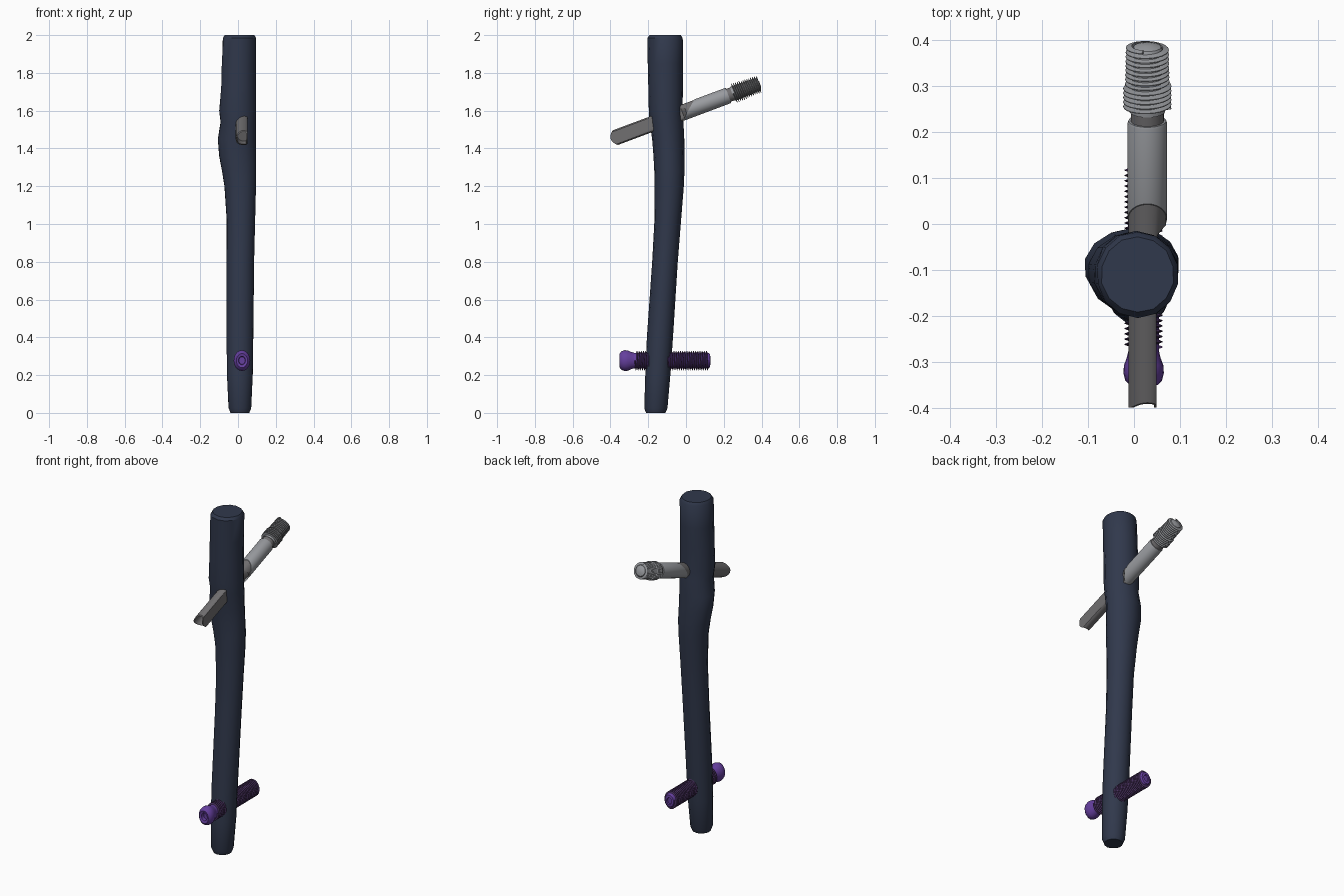
import bpy, bmesh, math, random
from mathutils import Matrix, Vector

if "Cube" in bpy.data.objects:
    bpy.data.objects.remove(bpy.data.objects["Cube"])

random.seed(3)


def mat(name, rgb):
    m = bpy.data.materials.new(name)
    m.diffuse_color = (*rgb, 1)
    m.use_nodes = True
    m.node_tree.nodes["Principled BSDF"].inputs["Base Color"].default_value = m.diffuse_color
    return m


NAVY = mat("dark navy", (0.030, 0.040, 0.072))
PURPLE = mat("purple", (0.13, 0.05, 0.34))
DARK_PURPLE = mat("dark purple", (0.075, 0.035, 0.13))
LIGHT = mat("light steel", (0.32, 0.33, 0.35))
DARK = mat("dark steel", (0.165, 0.16, 0.165))


def frame(origin, direction):
    """Local z runs along the direction, local x stays world x."""
    d = Vector(direction).normalized()
    x = Vector((1, 0, 0))
    y = d.cross(x)
    m = Matrix((x, y, d)).transposed().to_4x4()
    m.translation = origin
    return m


def finish(name, bm, material, m=None, smooth=True):
    if m is not None:
        bm.transform(m)
    bmesh.ops.recalc_face_normals(bm, faces=bm.faces)
    me = bpy.data.meshes.new(name)
    bm.to_mesh(me)
    bm.free()
    ob = bpy.data.objects.new(name, me)
    bpy.context.collection.objects.link(ob)
    me.materials.append(material)
    if smooth:
        bpy.ops.object.select_all(action='DESELECT')
        ob.select_set(True)
        bpy.context.view_layer.objects.active = ob
        bpy.ops.object.shade_smooth_by_angle(angle=math.radians(35))
    return ob


def skin(rings):
    """Join rings of points and cap both ends."""
    bm = bmesh.new()
    vs = [[bm.verts.new(p) for p in r] for r in rings]
    n = len(vs[0])
    for a, b in zip(vs, vs[1:]):
        for i in range(n):
            j = (i + 1) % n
            bm.faces.new((a[i], a[j], b[j], b[i]))
    bm.faces.new(vs[0])
    bm.faces.new(vs[-1])
    return bm


def lathe(profile, n=24, rule=None):
    """Revolve (radius, height) pairs about local z; rule may move each point."""
    rings = []
    for r, s in profile:
        ring = []
        for i in range(n):
            a = 2 * math.pi * i / n
            p = (r * math.cos(a), r * math.sin(a), s)
            ring.append(rule(*p, r) if rule else p)
        rings.append(ring)
    return skin(rings)


def thread(s0, s1, pitch, core, crest, n=24):
    """Helical ridge of triangular section; crest is a radius function."""
    rings = []
    steps = int((s1 - s0) / pitch * n)
    for k in range(steps + 1):
        a = 2 * math.pi * k / n
        s = s0 + pitch * k / n
        c, w = crest(s), pitch * 0.42
        rings.append([(r * math.cos(a), r * math.sin(a), s + t)
                      for r, t in ((core, -w), (c, -w * .2), (c, w * .2), (core, w))])
    return skin(rings)


# Nail: each section is z, x min, x max, y min, y max
sections = [
    (0.00, -.040, .060, -.210, -.110), (0.025, -.050, .070, -.220, -.100),
    (0.20, -.058, .078, -.215, -.085), (0.40, -.060, .081, -.205, -.070),
    (0.80, -.060, .085, -.177, -.045), (1.02, -.060, .090, -.165, -.028),
    (1.20, -.072, .096, -.165, -.012), (1.28, -.084, .097, -.167, -.010),
    (1.36, -.100, .096, -.170, -.010), (1.45, -.107, .095, -.178, -.012),
    (1.54, -.092, .095, -.190, -.016), (1.60, -.099, .095, -.195, -.020),
    (1.72, -.090, .095, -.198, -.018), (1.85, -.085, .095, -.200, -.018),
    (1.985, -.080, .096, -.202, -.018), (2.00, -.070, .086, -.191, -.029)]
rings = []
for z, xa, xb, ya, yb in sections:
    ring = []
    for i in range(14):
        a = 2 * math.pi * (i + .5) / 14
        j = 1.02 + random.uniform(-.015, .015)
        ring.append(((xa + xb) / 2 + (xb - xa) / 2 * j * math.cos(a),
                     (ya + yb) / 2 + (yb - ya) / 2 * j * math.sin(a), z))
    rings.append(ring)
finish("nail", skin(rings), NAVY)

# Lag screw, tilted upward toward the back
ang = math.radians(20.5)
lag = frame((.029, 0, 1.597), (0, math.cos(ang), math.sin(ang)))


def shank_rule(x, y, s, r):
    # side flat on the front half, saddle-shaped forked end
    if s < 0:
        x = min(x, .020 if r > .036 else .015)
    if s < -.40:
        s += .026 * min(1, (y / .042) ** 2) if r > .036 else .02 * (y / .035) ** 2
    return x, y, s


finish("lag_shank", lathe([(.034, -.36), (.035, -.425), (.041, -.425), (.041, -.36),
                           (.041, -.02), (.041, .0), (.041, .09)], 32, shank_rule), DARK, lag)


def sleeve_rule(x, y, s, r):
    # oblique lower end
    return x, y, (s - .05 * y / .043 if s < .05 else s)


finish("lag_sleeve", lathe([(.043, .013), (.043, .235), (.041, .24)], 32, sleeve_rule), LIGHT, lag)
finish("lag_neck", lathe([(.036, .22), (.036, .265)], 24), DARK, lag)
finish("lag_thread_core", lathe([(.039, .262), (.038, .335), (.036, .40),
                                 (.030, .412), (.012, .418)], 24), LIGHT, lag)
finish("lag_thread", thread(.268, .412, .0105, .034,
                            lambda s: .0525 if s < .325 else .0485 - .02 * (s - .325)),
       LIGHT, lag)

# Locking screw, level and oval in section
lock = frame((.021, 0, .277), (0, 1, 0)) @ Matrix.Diagonal((1, 1.25, 1, 1))
finish("locking_head", lathe([(.016, -.328), (.018, -.347), (.030, -.351), (.040, -.341),
                              (.044, -.325), (.043, -.308), (.037, -.292),
                              (.033, -.275)], 20), PURPLE, lock)
finish("locking_core", lathe([(.033, -.29), (.034, .115), (.028, .127), (.016, .129),
                              (.014, .122)], 20), PURPLE, lock)
finish("locking_thread", thread(-.268, .118, .0115, .031, lambda s: .0415),
       DARK_PURPLE, lock)
